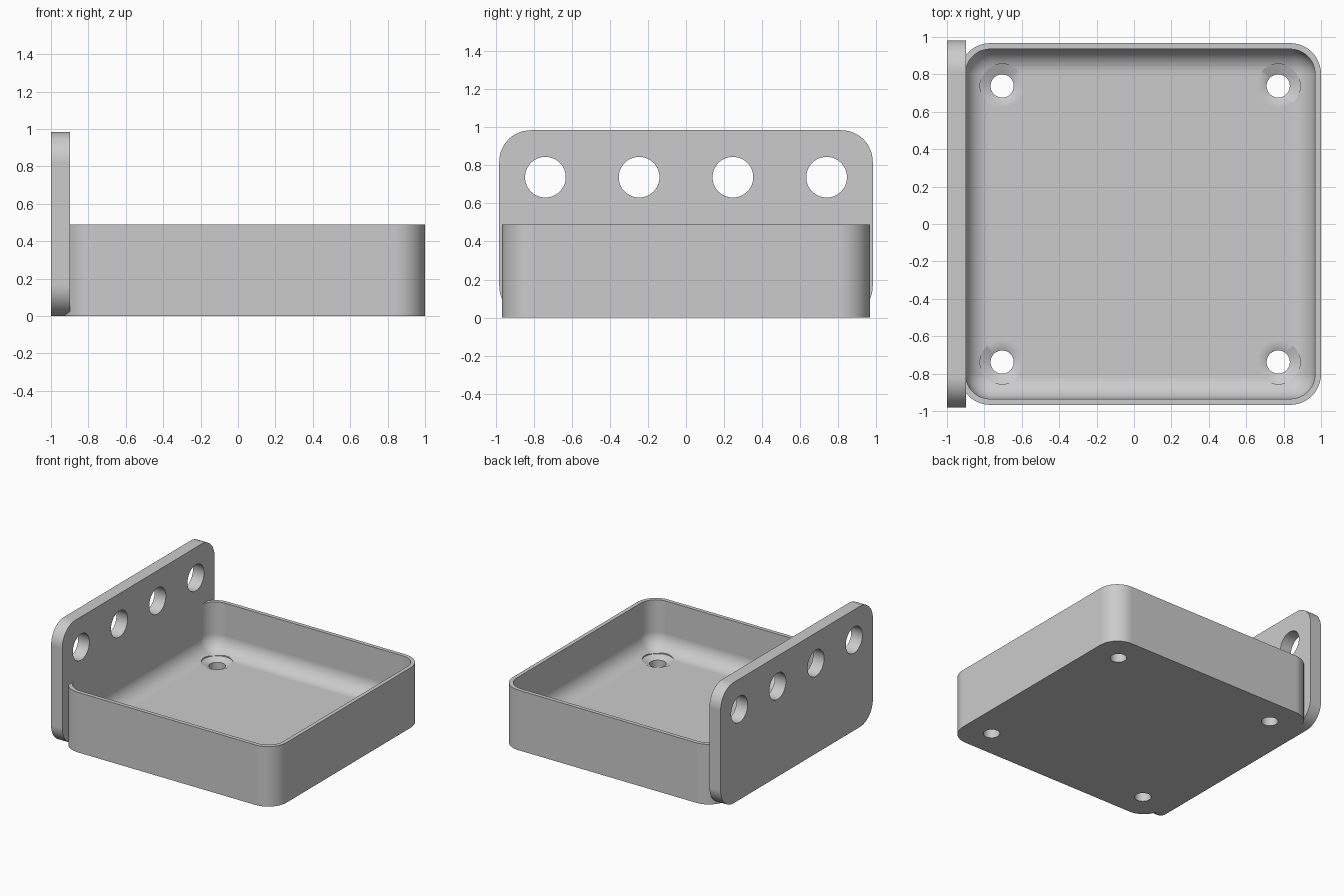
import bpy, bmesh, math

cube = bpy.data.objects.get("Cube")
if cube:
    bpy.data.objects.remove(cube, do_unlink=True)

grey = bpy.data.materials.new("plain_grey")
grey.use_nodes = True
colour = (0.6, 0.6, 0.6, 1)
grey.diffuse_color = colour
grey.node_tree.nodes["Principled BSDF"].inputs["Base Color"].default_value = colour

HALF, CENTRE_X = 0.967, 0.033      # square tray
RADIUS, WALL, FLOOR, FILLET = 0.165, 0.032, 0.097, 0.13
TRAY_TOP = 0.49
PLATE_HALF, PLATE_TOP, PLATE_IN = 0.982, 0.985, -0.899


def rounded_rect(hx, hy, r, steps=12):
    """Outline points of a rounded rectangle, counter-clockwise."""
    pts = []
    for quarter, (sx, sy) in enumerate([(1, 1), (-1, 1), (-1, -1), (1, -1)]):
        for i in range(steps + 1):
            a = math.pi / 2 * (quarter + i / steps)
            pts.append((sx * (hx - r) + r * math.cos(a), sy * (hy - r) + r * math.sin(a)))
    return pts


def circle(cx, cy, r, n=48):
    return [(cx + r * math.cos(math.tau * i / n), cy + r * math.sin(math.tau * i / n)) for i in range(n)]


def skin(bm, rings):
    """Bridge rings of equal length and cap both ends."""
    loops = [[bm.verts.new(p) for p in ring] for ring in rings]
    n = len(loops[0])
    for a, b in zip(loops, loops[1:]):
        for i in range(n):
            j = (i + 1) % n
            bm.faces.new((a[i], a[j], b[j], b[i]))
    bm.faces.new(loops[0][::-1])
    bm.faces.new(loops[-1])


def make(name, solids):
    bm = bmesh.new()
    for rings in solids:
        skin(bm, rings)
    bmesh.ops.recalc_face_normals(bm, faces=bm.faces[:])
    mesh = bpy.data.meshes.new(name)
    bm.to_mesh(mesh)
    bm.free()
    mesh.materials.append(grey)
    ob = bpy.data.objects.new(name, mesh)
    bpy.context.collection.objects.link(ob)
    return ob


def drill(ob, cutter):
    """Cut the holes, then shade the curved faces smooth."""
    cutter.hide_render = True
    mod = ob.modifiers.new("holes", 'BOOLEAN')
    mod.operation, mod.solver, mod.object = 'DIFFERENCE', 'EXACT', cutter
    bpy.ops.object.select_all(action='DESELECT')
    ob.select_set(True)
    bpy.context.view_layer.objects.active = ob
    bpy.ops.object.modifier_apply(modifier=mod.name)
    bpy.data.objects.remove(cutter, do_unlink=True)
    bpy.ops.object.shade_smooth_by_angle(angle=math.radians(25))
    normals = ob.modifiers.new("flat_face_normals", 'WEIGHTED_NORMAL')
    normals.weight, normals.keep_sharp = 100, True


# Tray: outer wall, rim, inner wall, filleted floor
def tray_ring(inset, z):
    h = HALF - inset
    return [(CENTRE_X + x, y, z) for x, y in rounded_rect(h, h, RADIUS - inset)]


rings = [tray_ring(0, 0), tray_ring(0, TRAY_TOP), tray_ring(WALL, TRAY_TOP)]
for k in range(11):
    a = math.pi / 2 * k / 10
    rings.append(tray_ring(WALL + FILLET * (1 - math.cos(a)), FLOOR + FILLET * (1 - math.sin(a))))
tray = make("tray", [rings])

# Countersunk screw holes in the tray floor
sink = [(0.062, -0.1), (0.062, FLOOR - 0.025), (0.118, FLOOR + 0.0005), (0.118, 0.3)]
screw_holes = [[[(x, y, z) for x, y in circle(CENTRE_X + sx * 0.738, sy * 0.738, r)] for r, z in sink]
               for sx in (-1, 1) for sy in (-1, 1)]
drill(tray, make("screw_hole_cutter", screw_holes))

# Upright side plate with a row of round holes
outline = rounded_rect(PLATE_HALF, PLATE_TOP / 2, RADIUS)
plate = make("side_plate", [[[(x, y, z + PLATE_TOP / 2) for y, z in outline] for x in (-1, PLATE_IN)]])
plate_holes = [[[(x, y, z) for y, z in circle(k * 0.2465, 0.738, 0.107)] for x in (-1.2, -0.7)]
               for k in (-3, -1, 1, 3)]
drill(plate, make("plate_hole_cutter", plate_holes))
